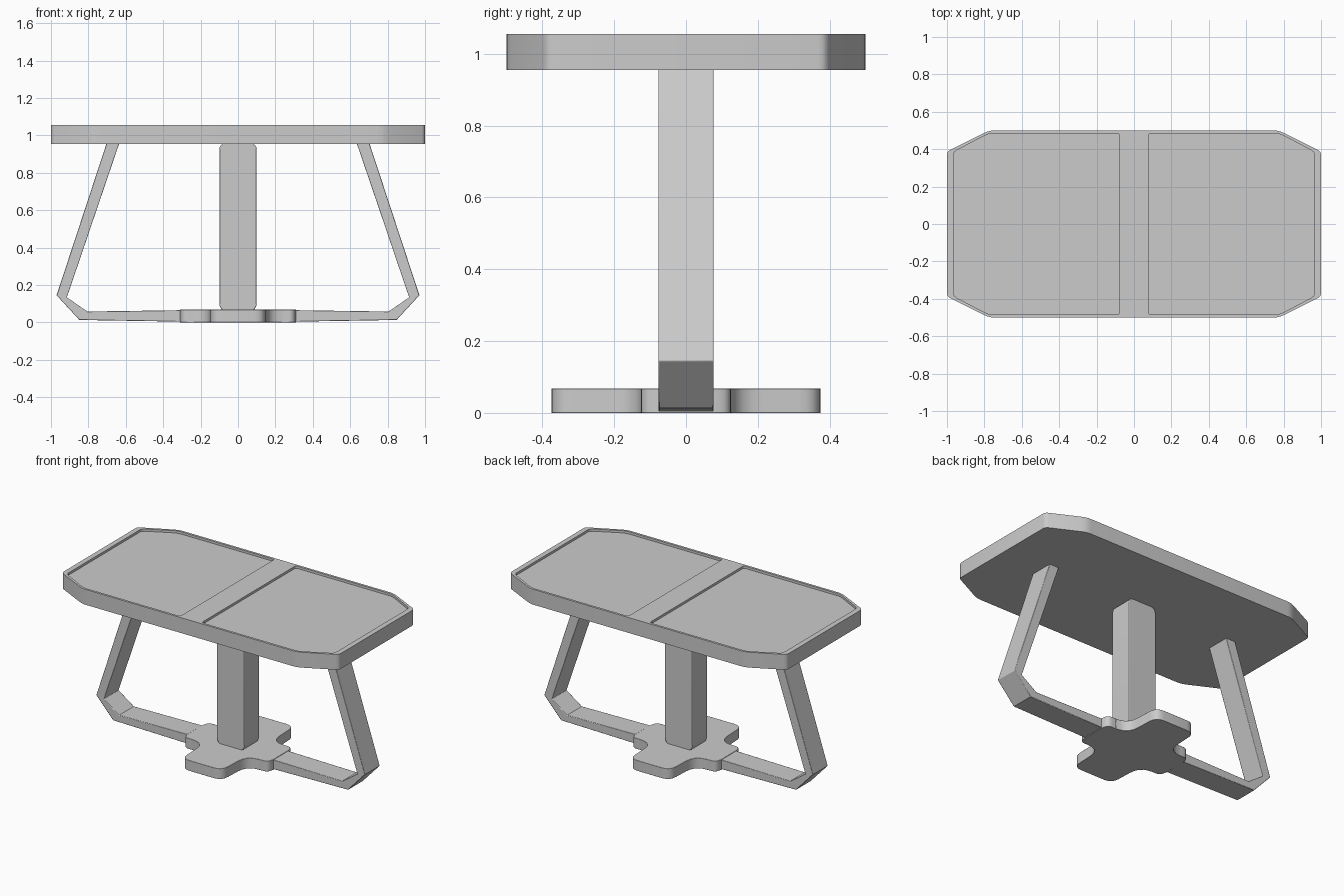
import bpy, bmesh
from math import radians
from mathutils import Vector

if "Cube" in bpy.data.objects:
    bpy.data.objects.remove(bpy.data.objects["Cube"])


def rounded(corners, seg=4):
    """Round each (x, y, cut) corner of a closed outline with a quadratic curve."""
    out = []
    n = len(corners)
    for i, (x, y, cut) in enumerate(corners):
        p = Vector((x, y))
        if cut == 0:
            out.append(p)
            continue
        a = p + (Vector(corners[i - 1][:2]) - p).normalized() * cut
        b = p + (Vector(corners[(i + 1) % n][:2]) - p).normalized() * cut
        for k in range(seg + 1):
            t = k / seg
            out.append(a * (1 - t) ** 2 + p * 2 * t * (1 - t) + b * t * t)
    return out


def prism(name, pts, lo, hi, axis='Z', bevel=0.0):
    """Extrude an outline along z, or an x-z outline along y."""
    def place(p, h):
        return (p[0], p[1], h) if axis == 'Z' else (p[0], h, p[1])
    bm = bmesh.new()
    face = bm.faces.new([bm.verts.new(place(p, lo)) for p in pts])
    ext = bmesh.ops.extrude_face_region(bm, geom=[face])
    shift = Vector(place((0, 0), hi - lo))
    bmesh.ops.translate(bm, vec=shift,
                        verts=[v for v in ext['geom'] if isinstance(v, bmesh.types.BMVert)])
    bmesh.ops.recalc_face_normals(bm, faces=bm.faces)
    me = bpy.data.meshes.new(name)
    bm.to_mesh(me)
    bm.free()
    ob = bpy.data.objects.new(name, me)
    bpy.context.collection.objects.link(ob)
    if bevel:
        m = ob.modifiers.new('edge', 'BEVEL')
        m.width, m.segments, m.angle_limit = bevel, 2, radians(50)
    return ob


def mirrored(quarter):
    """Complete an outline from its x>0, y<0 quarter."""
    right = quarter + [(x, -y, c) for x, y, c in reversed(quarter)]
    return right + [(-x, y, c) for x, y, c in reversed(right)]


# tabletop with clipped corners
top = prism('tabletop', rounded(mirrored([(0.775, -0.5, 0.03), (1.0, -0.388, 0.02)]), 3),
            0.955, 1.055)

# two shallow recessed panels
for side in (-1, 1):
    half = [(0.077, -0.485, 0.015), (0.775, -0.485, 0.03), (0.966, -0.385, 0.02)]
    half += [(x, -y, c) for x, y, c in reversed(half)]
    cutter = prism('panel_cutter', rounded([(side * x, y, c) for x, y, c in half], 3), 1.04, 1.1)
    cutter.hide_render = True
    m = top.modifiers.new('recess', 'BOOLEAN')
    m.operation, m.solver, m.object = 'DIFFERENCE', 'EXACT', cutter
    bpy.context.view_layer.objects.active = top
    bpy.ops.object.modifier_apply(modifier=m.name)
    bpy.data.objects.remove(cutter)

# centre column with rounded ends
column = prism('centre_column',
               rounded([(-0.1, 0.06, 0.045), (0.1, 0.06, 0.045),
                        (0.1, 0.957, 0.035), (-0.1, 0.957, 0.035)]),
               -0.077, 0.077, 'Y', 0.004)

# bent side legs joined by a floor bar
half = [(0.25, 0.003), (0.848, 0.013), (0.97, 0.145), (0.702, 0.96),
        (0.634, 0.96), (0.915, 0.134), (0.805, 0.058), (0.25, 0.066)]
for side, name in ((-1, 'left_leg'), (1, 'right_leg')):
    prism(name, [(side * x, z) for x, z in half], -0.077, 0.077, 'Y', 0.003)

# cross-shaped foot plate
plate = mirrored([(0.145, -0.375, 0.06), (0.155, -0.125, 0.09), (0.21, -0.125, 0),
                  (0.30, -0.125, 0.03), (0.31, -0.075, 0)])
foot = prism('foot_plate', rounded(plate, 5), 0.0, 0.068, bevel=0.004)

# smooth the curved sides, keep edges crisp
bpy.ops.object.select_all(action='DESELECT')
for ob in bpy.context.collection.objects:
    ob.select_set(True)
bpy.context.view_layer.objects.active = foot
bpy.ops.object.shade_smooth_by_angle(angle=radians(25))
